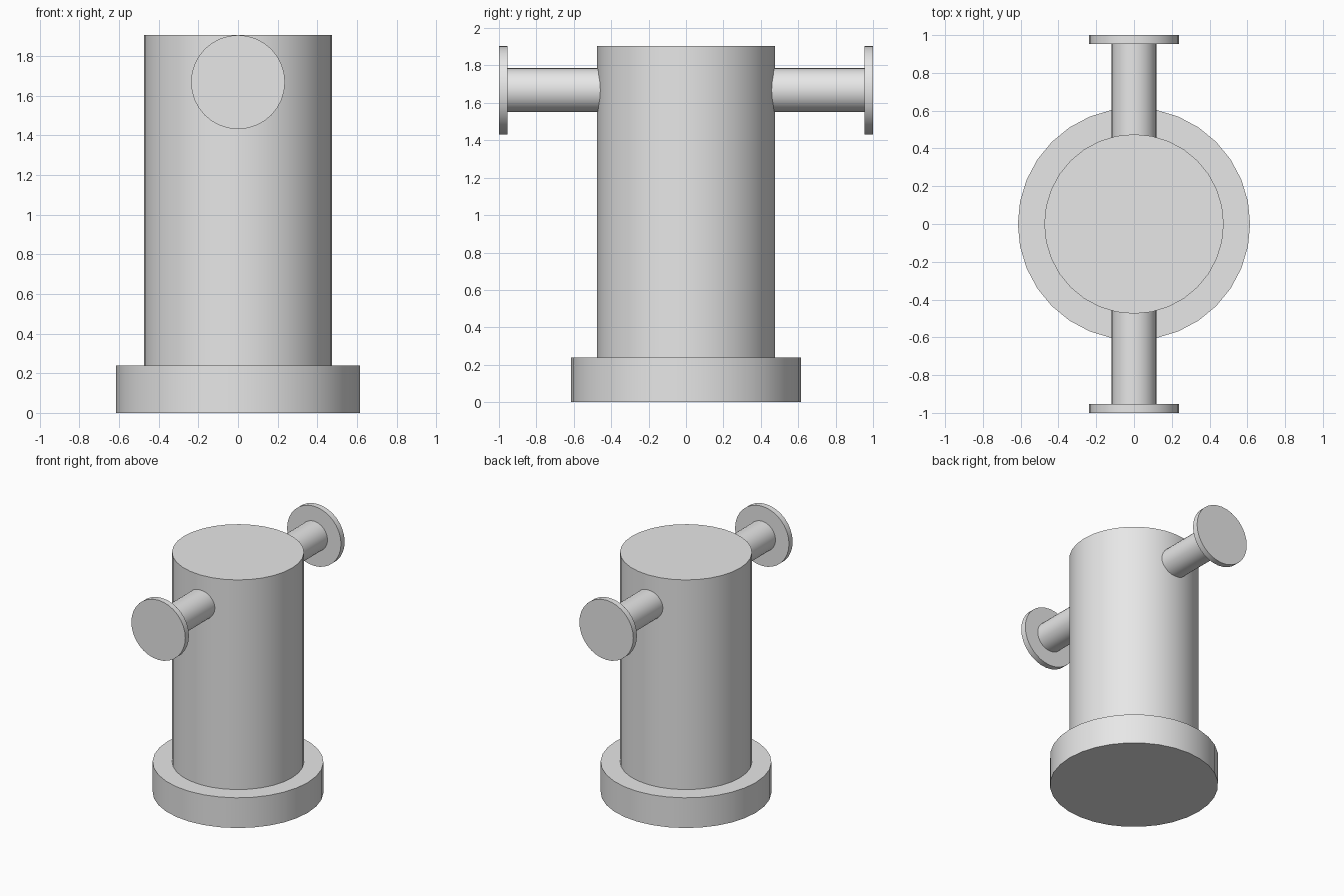
import bpy
import math

cube = bpy.data.objects.get("Cube")
if cube:
    bpy.data.objects.remove(cube, do_unlink=True)

# Single plain grey
grey = bpy.data.materials.new("plain grey")
grey.use_nodes = True
colour = (0.8, 0.8, 0.8, 1)
grey.diffuse_color = colour
grey.node_tree.nodes["Principled BSDF"].inputs["Base Color"].default_value = colour


def cylinder(name, radius, length, centre, tilt=0):
    bpy.ops.mesh.primitive_cylinder_add(
        vertices=32, radius=radius, depth=length, location=centre, rotation=(tilt, 0, 0))
    obj = bpy.context.object
    obj.name = name
    obj.data.materials.append(grey)
    bpy.ops.object.shade_smooth_by_angle(angle=math.radians(30))
    return obj


# Upright body on a wider foot
FOOT_HEIGHT, TOP = 0.24, 1.905
BODY_RADIUS = 0.475
cylinder("base", 0.615, FOOT_HEIGHT, (0, 0, FOOT_HEIGHT / 2))
cylinder("column", BODY_RADIUS, TOP - FOOT_HEIGHT, (0, 0, (TOP + FOOT_HEIGHT) / 2))

# Opposed side arms, each ending in a disc
DISC_RADIUS, DISC_THICKNESS = 0.237, 0.046
ARM_HEIGHT = TOP - DISC_RADIUS
arm_start = BODY_RADIUS - 0.08
arm_end = 1 - DISC_THICKNESS
for side, sign in (("front", -1), ("back", 1)):
    cylinder(side + "_arm", 0.118, arm_end - arm_start,
             (0, sign * (arm_start + arm_end) / 2, ARM_HEIGHT), math.pi / 2)
    cylinder(side + "_disc", DISC_RADIUS, DISC_THICKNESS,
             (0, sign * (1 - DISC_THICKNESS / 2), ARM_HEIGHT), math.pi / 2)
